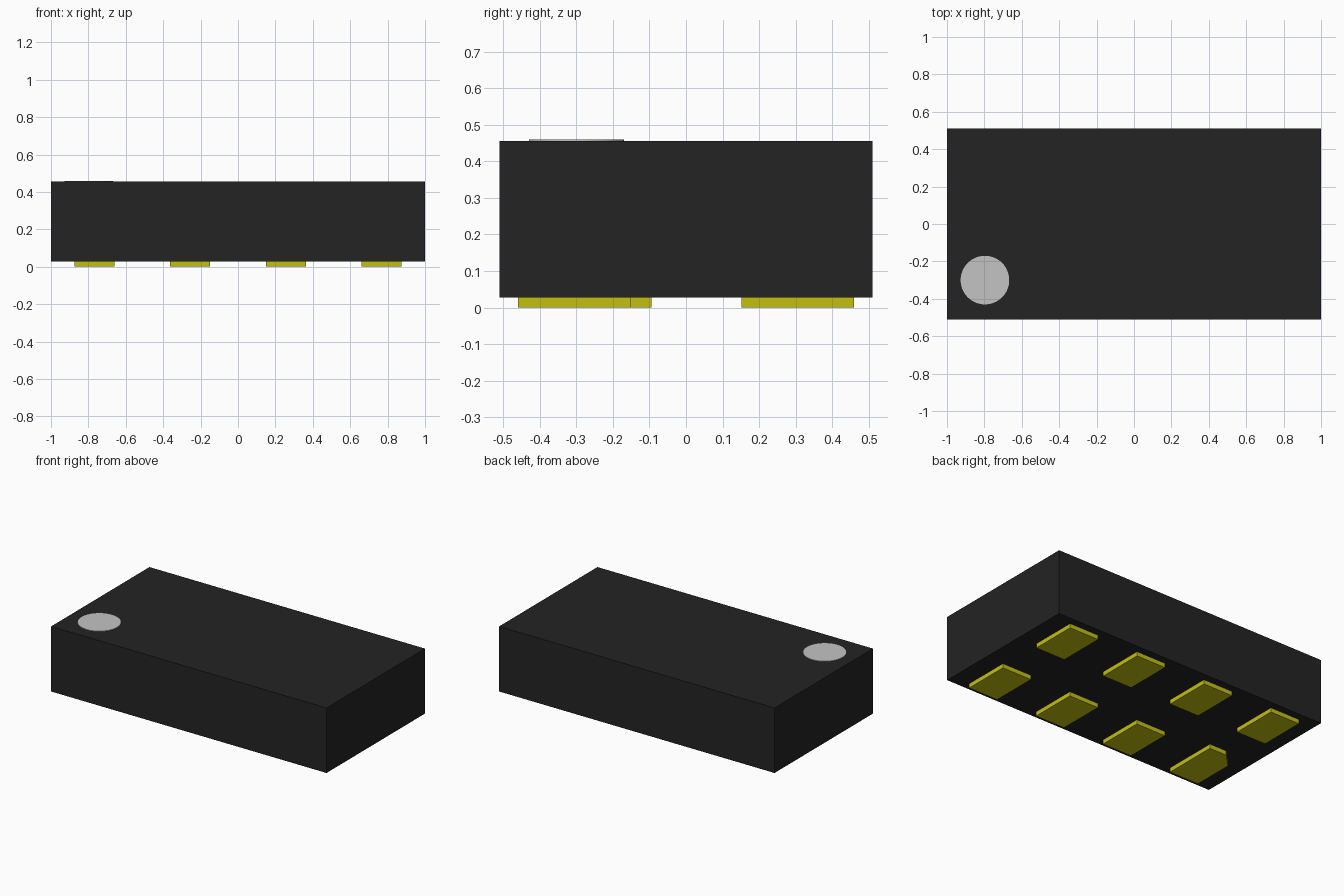
import bpy
import bmesh

cube = bpy.data.objects.get("Cube")
if cube:
    bpy.data.objects.remove(cube, do_unlink=True)


def material(name, rgb):
    m = bpy.data.materials.new(name)
    m.use_nodes = True
    m.diffuse_color = (*rgb, 1)
    bsdf = next(n for n in m.node_tree.nodes if n.type == 'BSDF_PRINCIPLED')
    bsdf.inputs["Base Color"].default_value = (*rgb, 1)
    return m


def prism(name, outline, z0, z1, mat):
    """Extrude a flat outline from z0 up to z1."""
    bm = bmesh.new()
    face = bm.faces.new([bm.verts.new((x, y, z0)) for x, y in outline])
    ext = bmesh.ops.extrude_face_region(bm, geom=[face])
    top = [v for v in ext["geom"] if isinstance(v, bmesh.types.BMVert)]
    bmesh.ops.translate(bm, verts=top, vec=(0, 0, z1 - z0))
    bmesh.ops.recalc_face_normals(bm, faces=bm.faces)
    mesh = bpy.data.meshes.new(name)
    bm.to_mesh(mesh)
    bm.free()
    mesh.materials.append(mat)
    obj = bpy.data.objects.new(name, mesh)
    bpy.context.collection.objects.link(obj)
    return obj


def rect(x0, x1, y0, y1):
    return [(x0, y0), (x1, y0), (x1, y1), (x0, y1)]


black = material("black plastic", (0.017, 0.017, 0.017))
gold = material("yellow gold", (0.55, 0.53, 0.004))
grey = material("light grey", (0.55, 0.55, 0.55))

BOTTOM, TOP = 0.028, 0.455
HALF = 0.107          # half width of a pad
INNER, OUTER = 0.152, 0.46

# Package body
prism("body", rect(-1, 1, -0.51, 0.51), BOTTOM, TOP, black)

# Contact pads in two rows, the first one longer with a cut corner
for i in range(4):
    x = -0.767 + i * 0.5113
    prism(f"back_pad_{i + 1}", rect(x - HALF, x + HALF, INNER, OUTER), 0, BOTTOM, gold)
    if i:
        outline = rect(x - HALF, x + HALF, -OUTER, -INNER)
    else:
        end, cut = -0.095, 0.09
        outline = rect(x - HALF, x + HALF, -OUTER, end)[:3]
        outline += [(x - HALF + cut, end), (x - HALF, end - cut)]
    prism(f"front_pad_{i + 1}", outline, 0, BOTTOM, gold)

# Round marker on the top
bpy.ops.mesh.primitive_cylinder_add(vertices=64, radius=0.13, depth=0.004,
                                    location=(-0.797, -0.3, TOP + 0.002))
marker = bpy.context.object
marker.name = "marker_dot"
marker.data.materials.append(grey)
bpy.ops.object.shade_smooth_by_angle()
